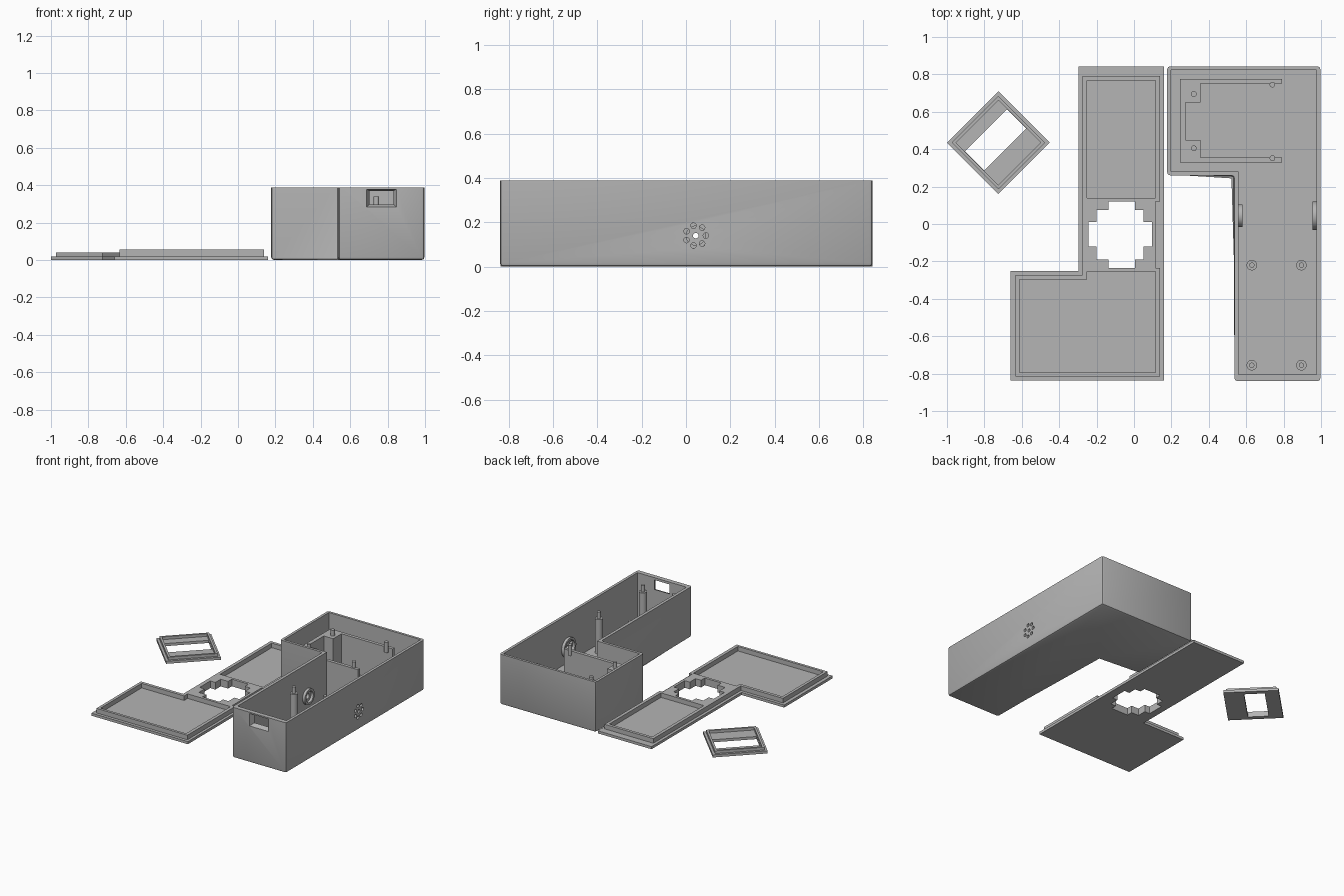
import bpy, bmesh, math
from mathutils import Matrix, Vector

if "Cube" in bpy.data.objects:
    bpy.data.objects.remove(bpy.data.objects["Cube"])

gray = bpy.data.materials.new("plain gray")
gray.diffuse_color = (0.46, 0.46, 0.46, 1)
gray.use_nodes = True
gray.node_tree.nodes["Principled BSDF"].inputs["Base Color"].default_value = gray.diffuse_color


def finish(name, bm):
    bmesh.ops.recalc_face_normals(bm, faces=bm.faces)
    me = bpy.data.meshes.new(name)
    bm.to_mesh(me)
    bm.free()
    me.materials.append(gray)
    ob = bpy.data.objects.new(name, me)
    bpy.context.collection.objects.link(ob)
    return ob


def loft(name, ring_a, ring_b, bevel=0.0):
    """Solid between two matching rings of 3D points; bevel skips the upper ring."""
    bm = bmesh.new()
    a = [bm.verts.new(p) for p in ring_a]
    b = [bm.verts.new(p) for p in ring_b]
    bm.faces.new(a[::-1])
    bm.faces.new(b)
    n = len(a)
    for i in range(n):
        bm.faces.new((a[i], a[(i + 1) % n], b[(i + 1) % n], b[i]))
    if bevel:
        top = set(b)
        edges = [e for e in bm.edges if not (e.verts[0] in top and e.verts[1] in top)]
        bmesh.ops.bevel(bm, geom=edges, offset=bevel, segments=2, profile=0.5,
                        affect='EDGES')
    return finish(name, bm)


def prism(name, poly, z0, z1, bevel=0.0):
    return loft(name, [(x, y, z0) for x, y in poly], [(x, y, z1) for x, y in poly], bevel)


def rect(x0, x1, y0, y1):
    return [(x0, y0), (x1, y0), (x1, y1), (x0, y1)]


def cylinder(name, loc, r, depth, axis='Z', sides=24):
    bm = bmesh.new()
    rot = Matrix.Rotation(math.pi / 2, 4, 'Y') if axis == 'X' else Matrix()
    bmesh.ops.create_cone(bm, cap_ends=True, segments=sides, radius1=r, radius2=r,
                          depth=depth, matrix=Matrix.Translation(loc) @ rot)
    return finish(name, bm)


def combine(ob, others, op='DIFFERENCE'):
    for o in others:
        m = ob.modifiers.new("cut", 'BOOLEAN')
        m.operation, m.solver, m.object = op, 'EXACT', o
        bpy.context.view_layer.objects.active = ob
        bpy.ops.object.modifier_apply(modifier=m.name)
        bpy.data.objects.remove(o)
    return ob


def smooth(ob):
    bpy.ops.object.select_all(action='DESELECT')
    ob.select_set(True)
    bpy.context.view_layer.objects.active = ob
    bpy.ops.object.shade_smooth_by_angle(angle=math.radians(30))


# L-shaped open case
H = 0.388
case = prism("case", [(0.537, -0.84), (0.997, -0.84), (0.997, 0.843), (0.177, 0.843),
                      (0.177, 0.26), (0.537, 0.26)], 0, H, 0.016)
cavity = prism("cavity", [(0.56, -0.805), (0.976, -0.805), (0.976, 0.824),
                          (0.197, 0.824), (0.197, 0.28), (0.56, 0.28)], 0.02, 0.5)

# Tapered window in the front wall
def window_ring(y, x0, x1, z0, z1):
    return [(x0, y, z0), (x1, y, z0), (x1, y, z1), (x0, y, z1)]


window = loft("window_cut", window_ring(-0.845, 0.685, 0.85, 0.28, 0.379),
              window_ring(-0.80, 0.705, 0.83, 0.30, 0.369))

# Speaker holes on the right, one sensor hole on the left
CY, CZ = 0.044, 0.14
holes = [cylinder("hole", (0.985, CY, CZ), 0.0125, 0.1, 'X', 16),
         cylinder("hole", (0.55, CY, CZ), 0.022, 0.1, 'X', 20)]
for i in range(7):
    t = 2 * math.pi * i / 7
    holes.append(cylinder("hole", (0.985, CY + 0.046 * math.cos(t),
                                   CZ + 0.046 * math.sin(t)), 0.0125, 0.1, 'X', 16))
combine(case, [cavity, window] + holes)
smooth(case)

# Holder rings on the inner walls
for name, x, r in (("speaker_ring", 0.967, 0.075), ("sensor_ring", 0.568, 0.06)):
    ring = cylinder(name, (x, CY, CZ), r, 0.024, 'X', 40)
    combine(ring, [cylinder("bore", (x, CY, CZ), r - 0.017, 0.1, 'X', 40)])
    smooth(ring)

# Board standoffs with pins
for x in (0.63, 0.895):
    for y in (-0.22, -0.755):
        smooth(cylinder("standoff", (x, y, 0.15), 0.028, 0.27))
        smooth(cylinder("standoff_pin", (x, y, 0.30), 0.014, 0.07))

# C-shaped board bracket with pins
prism("board_bracket", [(0.245, 0.33), (0.79, 0.33), (0.79, 0.355), (0.355, 0.355),
                        (0.355, 0.45), (0.275, 0.45), (0.275, 0.65), (0.355, 0.65),
                        (0.355, 0.75), (0.79, 0.75), (0.79, 0.775), (0.245, 0.775)],
      0.015, 0.295)
for x, y in ((0.32, 0.695), (0.32, 0.405), (0.74, 0.745), (0.74, 0.352)):
    smooth(cylinder("bracket_pin", (x, y, 0.30), 0.015, 0.08))

# Lid: L-shaped plate with raised lip, solid middle and stepped opening
lid = prism("lid", [(-0.66, -0.838), (0.16, -0.838), (0.16, 0.843), (-0.297, 0.843),
                    (-0.297, -0.25), (-0.66, -0.25)], 0, 0.02)
lip = prism("lip", [(-0.634, -0.815), (0.14, -0.815), (0.14, 0.79), (-0.275, 0.79),
                    (-0.275, -0.273), (-0.634, -0.273)], 0.01, 0.055)
combine(lip, [
    prism("upper_recess", rect(-0.25, 0.115, 0.14, 0.767), 0, 0.1),
    prism("lower_recess", [(-0.612, -0.795), (0.115, -0.795), (0.115, -0.255),
                           (-0.25, -0.255), (-0.25, -0.297), (-0.612, -0.297)], 0, 0.1),
    prism("side_gap", rect(0.115, 0.2, -0.235, 0.12), 0, 0.1)])
combine(lid, [lip], 'UNION')
combine(lid, [prism("opening", r, -0.1, 0.2) for r in (
    rect(-0.137, 0.005, -0.235, 0.12), rect(-0.2, 0.052, -0.19, 0.075),
    rect(-0.243, 0.095, -0.12, 0.01))])

# Square display cover, turned 45 degrees
def square(r):
    return rect(-r, r, -r, r)


cover = prism("display_cover", square(0.194), 0, 0.02)
rim = prism("rim", square(0.176), 0.01, 0.041)
combine(rim, [prism("rim_cut", square(0.16), 0, 0.1)])
combine(cover, [rim], 'UNION')
combine(cover, [prism("display_opening", rect(-0.159, 0.159, -0.052, 0.094), -0.1, 0.1)])
cover.data.transform(Matrix.Translation((-0.725, 0.435, 0))
                     @ Matrix.Rotation(math.pi / 4, 4, 'Z'))
